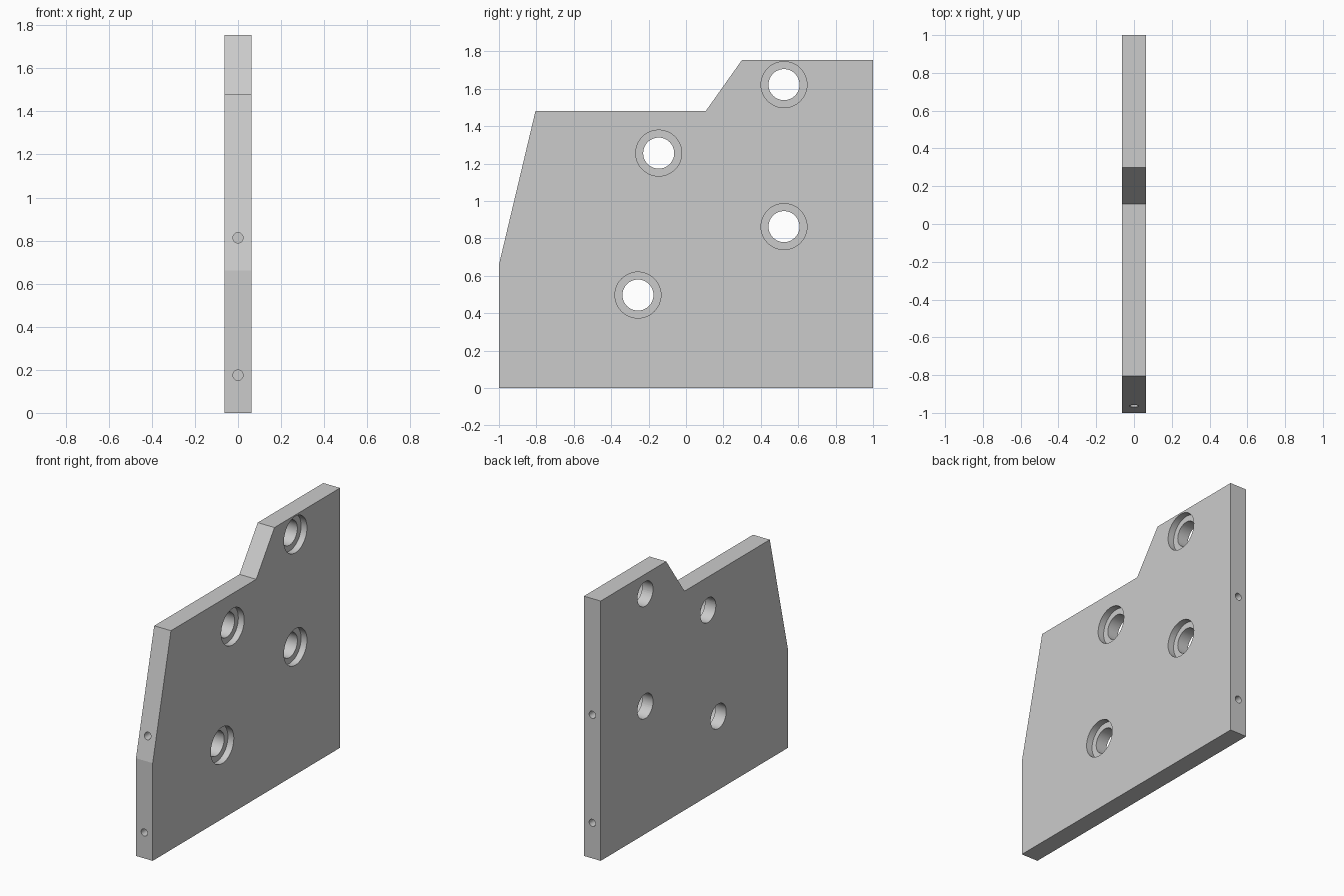
import bpy, bmesh, math

if "Cube" in bpy.data.objects:
    bpy.data.objects.remove(bpy.data.objects["Cube"])

HALF = 0.0625          # half of the plate thickness
BORE_DEPTH = 0.044     # counterbore depth
SEG = 48


def finish(name, bm):
    bmesh.ops.recalc_face_normals(bm, faces=bm.faces)
    mesh = bpy.data.meshes.new(name)
    bm.to_mesh(mesh)
    bm.free()
    obj = bpy.data.objects.new(name, mesh)
    bpy.context.collection.objects.link(obj)
    return obj


def stepped_cutter(bm, steps, place, seg=SEG):
    """Closed round solid from (position, radius) steps along its axis."""
    rings = []
    for t, r in steps:
        rings.append([bm.verts.new(place(t, r * math.cos(a), r * math.sin(a)))
                      for a in (2 * math.pi * i / seg for i in range(seg))])
    for a, b in zip(rings, rings[1:]):
        for i in range(seg):
            j = (i + 1) % seg
            bm.faces.new((a[i], a[j], b[j], b[i]))
    bm.faces.new(rings[0])
    bm.faces.new(rings[-1])


# Plate outline (y, z), extruded through its thickness
outline = [(-1, 0), (1, 0), (1, 1.755), (0.30, 1.755),
           (0.105, 1.48), (-0.805, 1.48), (-1, 0.66)]
bm = bmesh.new()
face = bm.faces.new([bm.verts.new((-HALF, y, z)) for y, z in outline])
ext = bmesh.ops.extrude_face_region(bm, geom=[face])
bmesh.ops.translate(bm, vec=(2 * HALF, 0, 0),
                    verts=[v for v in ext["geom"] if isinstance(v, bmesh.types.BMVert)])
plate = finish("mounting_plate", bm)

# Counterbored bolt holes, wide end on the right face
bm = bmesh.new()
floor = HALF - BORE_DEPTH
for y, z in [(0.524, 1.622), (-0.146, 1.256), (0.524, 0.863), (-0.257, 0.497)]:
    stepped_cutter(bm, [(-0.1, 0.083), (floor, 0.083), (floor, 0.123), (0.1, 0.123)],
                   lambda t, u, v: (t, y + u, z + v))

# Small blind holes in the front and back edges
for start, end, heights in [(-1.1, -0.75, (0.175, 0.813)), (1.1, 0.75, (0.24, 0.97))]:
    for z in heights:
        stepped_cutter(bm, [(start, 0.024), (end, 0.024)],
                       lambda t, u, v: (u, t, z + v), 24)
cutter = finish("hole_cutter", bm)
cutter.hide_render = True

# Cut the holes and drop the cutter
mod = plate.modifiers.new("holes", 'BOOLEAN')
mod.operation = 'DIFFERENCE'
mod.solver = 'EXACT'
mod.object = cutter
bpy.context.view_layer.objects.active = plate
plate.select_set(True)
bpy.ops.object.modifier_apply(modifier=mod.name)
bpy.data.objects.remove(cutter)
bpy.ops.object.shade_smooth_by_angle(angle=math.radians(20))
# Keep the flat sides evenly shaded
for p in plate.data.polygons:
    if len(p.vertices) > 4:
        p.use_smooth = False
